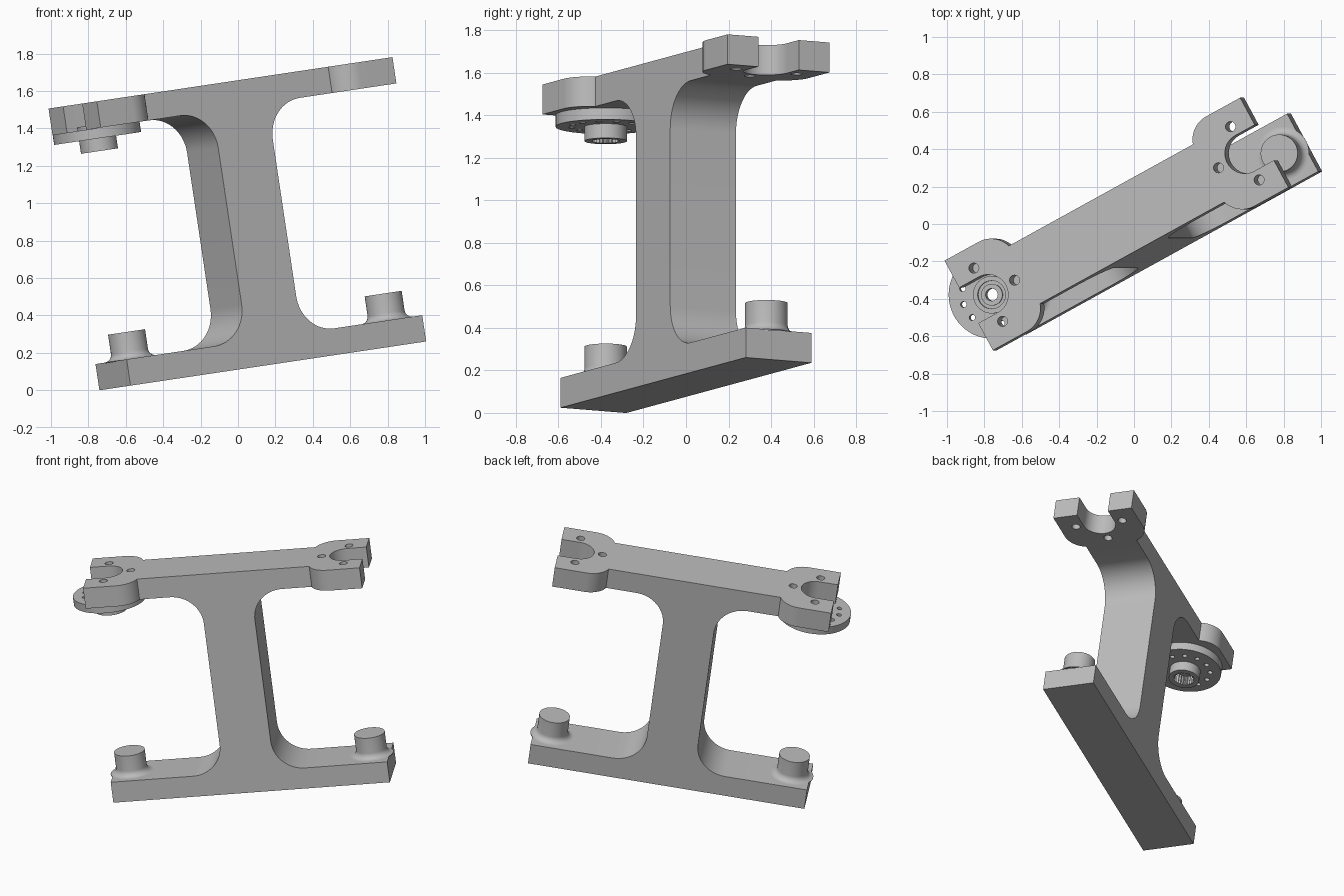
import bpy, bmesh
from math import sin, cos, radians, pi
from mathutils import Matrix, Vector

cube = bpy.data.objects.get("Cube")
if cube:
    bpy.data.objects.remove(cube, do_unlink=True)

grey = bpy.data.materials.new("plain grey")
grey.use_nodes = True
grey.diffuse_color = (0.5, 0.5, 0.5, 1)
grey.node_tree.nodes["Principled BSDF"].inputs["Base Color"].default_value = grey.diffuse_color

# The whole bracket stands turned and tilted
FRAME = (Matrix.Translation((0.1325, 0, 0.13))
         @ Matrix.Rotation(radians(-8.5), 4, 'Y') @ Matrix.Rotation(radians(28.6), 4, 'Z'))

END, HALF, BAR, TOP = 0.91, 0.176, 0.142, 1.53   # half length, half depth, bar thickness, height
UNDER = TOP - BAR
PIVOT, SLOT = 0.79, 0.108
NECK = 0.567                                      # where the heads join the bar


def finish(name, bm):
    bmesh.ops.recalc_face_normals(bm, faces=bm.faces)
    mesh = bpy.data.meshes.new(name)
    bm.to_mesh(mesh)
    bm.free()
    mesh.materials.append(grey)
    ob = bpy.data.objects.new(name, mesh)
    bpy.context.collection.objects.link(ob)
    ob.matrix_world = FRAME
    bpy.ops.object.select_all(action='DESELECT')
    ob.select_set(True)
    bpy.context.view_layer.objects.active = ob
    bpy.ops.object.shade_smooth_by_angle(angle=radians(30))
    return ob


def arc(cx, cy, r, start, end, n=16):
    steps = [radians(start + (end - start) * i / n) for i in range(n + 1)]
    return [(cx + r * cos(t), cy + r * sin(t)) for t in steps]


def circle(cx, cy, r, n=24):
    return arc(cx, cy, r, 0, 360, n)[:-1]


def plate(name, loops, low, high, upright=False):
    """Fill an outline with holes and extrude it; upright plates lie along the depth."""
    bm = bmesh.new()
    for loop in loops:
        vs = [bm.verts.new((x, y, low)) for x, y in loop]
        for a, b in zip(vs, vs[1:] + vs[:1]):
            bm.edges.new((a, b))
    if len(loops) == 1:
        bm.faces.new(bm.verts[:])
    else:
        bmesh.ops.triangle_fill(bm, edges=bm.edges[:], use_beauty=True, normal=(0, 0, 1))
    out = bmesh.ops.extrude_face_region(bm, geom=bm.faces[:])
    top = [g for g in out["geom"] if isinstance(g, bmesh.types.BMVert)]
    bmesh.ops.translate(bm, verts=top, vec=(0, 0, high - low))
    if upright:
        for v in bm.verts:
            v.co = Vector((v.co.x, v.co.z, v.co.y))
    return finish(name, bm)


def lathe(name, profile, x):
    bm = bmesh.new()
    vs = [bm.verts.new((x + r, 0, z)) for r, z in profile]
    edges = [bm.edges.new(pair) for pair in zip(vs, vs[1:])]
    bmesh.ops.spin(bm, geom=vs + edges, cent=(x, 0, 0), axis=(0, 0, 1),
                   angle=2 * pi, steps=48)
    bmesh.ops.remove_doubles(bm, verts=bm.verts, dist=0.0001)
    return finish(name, bm)


# I-shaped body: lower bar, web with rounded corners, upper bar
WEB, FILLET = 0.168, 0.2
half = ([(END, 0), (END, BAR)]
        + arc(WEB + FILLET, BAR + FILLET, FILLET, 270, 180)
        + arc(WEB + FILLET, UNDER - FILLET, FILLET, 180, 90)
        + [(NECK, UNDER), (NECK, TOP)])
plate("body", [half + [(-x, z) for x, z in reversed(half)]], -HALF, HALF, upright=True)

# Forked heads with three bolt holes, and the round pegs below them
shoulder = [(END, 0.273)] + arc(0.7, 0.133, 0.14, 90, 162)
outline = (shoulder + [(x, -y) for x, y in reversed(shoulder)]
           + [(END, -SLOT)] + arc(PIVOT, 0, SLOT, 270, 90, 24) + [(END, SLOT)])
holes = [circle(PIVOT + 0.162 * cos(radians(a)), 0.162 * sin(radians(a)), 0.027)
         for a in (90, 180, 270)]
peg = [(0.14, BAR - 0.005)] + arc(0.14, BAR + 0.04, 0.04, 270, 180, 8) + [(0.1, 0.287), (0, 0.287)]
for side, s in (("left", 1), ("right", -1)):
    plate(side + "_fork", [[(s * x, y) for x, y in lp] for lp in [outline] + holes], UNDER, TOP)
    lathe(side + "_peg", peg, s * PIVOT)

# Drilled horn disc under the right fork
bolt_ring = [circle(-PIVOT + 0.163 * cos(radians(20 + a)), 0.163 * sin(radians(20 + a)), 0.016, 16)
             for a in range(0, 360, 30)]
bore = circle(-PIVOT, 0, 0.033)
DISC = 1.333
plate("horn_disc", [circle(-PIVOT, 0, 0.235, 64), bore] + bolt_ring, DISC, UNDER)

# Splined hub below the disc and raised collars above it
teeth = 24
spline = []
for i in range(teeth * 2):
    r = 0.07 if i % 2 else 0.06
    t = pi * i / teeth
    spline.append((-PIVOT + r * cos(t), r * sin(t)))
plate("horn_hub", [circle(-PIVOT, 0, 0.1, 48), spline], 1.265, DISC)
plate("outer_collar", [circle(-PIVOT, 0, 0.1, 48), circle(-PIVOT, 0, 0.075, 48)], UNDER, UNDER + 0.02)
plate("inner_collar", [circle(-PIVOT, 0, 0.058, 32), bore], UNDER, UNDER + 0.015)
